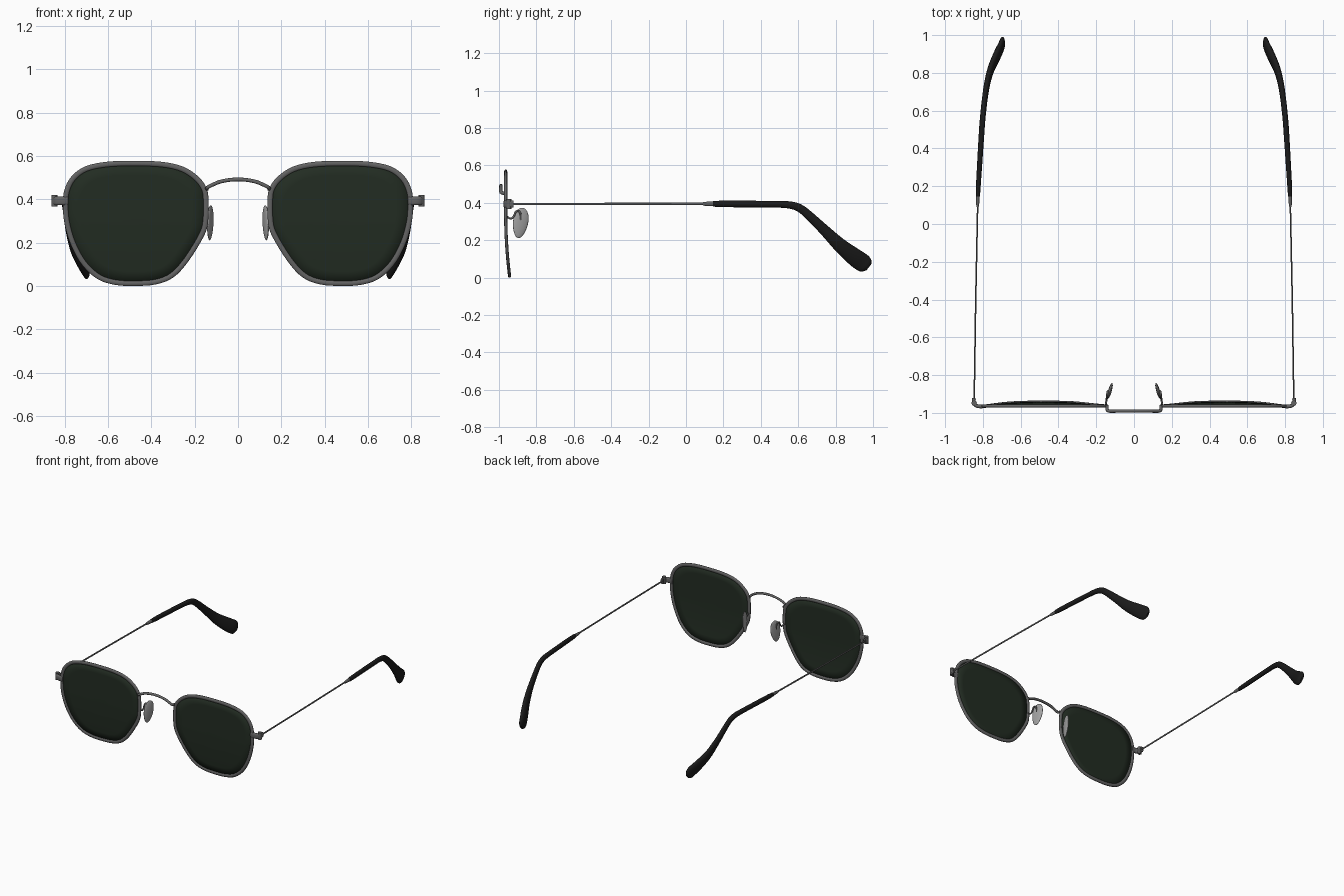
import bpy, bmesh, math
from mathutils import Vector, Matrix

if "Cube" in bpy.data.objects:
    bpy.data.objects.remove(bpy.data.objects["Cube"])


def material(name, r, g, b):
    m = bpy.data.materials.new(name)
    m.diffuse_color = (r, g, b, 1)
    m.use_nodes = True
    m.node_tree.nodes["Principled BSDF"].inputs["Base Color"].default_value = m.diffuse_color
    return m


METAL = material("gunmetal", 0.125, 0.125, 0.125)
GLASS = material("dark green glass", 0.016, 0.025, 0.016)
BLACK = material("black plastic", 0.011, 0.011, 0.011)
PAD = material("pale grey silicone", 0.36, 0.36, 0.36)


def finish(bm, name, mat, mirror=True, angle=50):
    bmesh.ops.recalc_face_normals(bm, faces=bm.faces)
    me = bpy.data.meshes.new(name)
    bm.to_mesh(me)
    bm.free()
    for p in me.polygons:
        p.use_smooth = True
    me.set_sharp_from_angle(angle=math.radians(angle))
    me.materials.append(mat)
    ob = bpy.data.objects.new(name, me)
    bpy.context.collection.objects.link(ob)
    if mirror:
        ob.modifiers.new("mirror", 'MIRROR').use_mirror_merge = False
    return ob


def spline(pts, steps, closed=False):
    """Catmull-Rom curve through points of any dimension."""
    pts = [Vector(p) for p in pts]
    n = len(pts)
    get = (lambda i: pts[i % n]) if closed else (lambda i: pts[max(0, min(n - 1, i))])
    out = []
    for i in range(n if closed else n - 1):
        a, b, c, d = get(i - 1), get(i), get(i + 1), get(i + 2)
        for s in range(steps):
            t = s / steps
            out.append(0.5 * (2 * b + (c - a) * t + (2 * a - 5 * b + 4 * c - d) * t * t
                              + (3 * b - a - 3 * c + d) * t ** 3))
    if not closed:
        out.append(pts[-1])
    return out


def sweep(name, path, radii, ref, mat, closed=False, sides=10, mirror=True, power=1.0):
    """Sweep an oval; radii = (across, along ref) per point; power < 1 squares it."""
    bm = bmesh.new()
    ref = Vector(ref)
    n = len(path)
    rings = []
    for i, p in enumerate(path):
        if closed:
            t = path[(i + 1) % n] - path[i - 1]
        else:
            t = path[min(i + 1, n - 1)] - path[max(i - 1, 0)]
        t.normalize()
        u = t.cross(ref).normalized()
        w = u.cross(t)
        a, b = radii[i] if isinstance(radii, list) else radii
        ring = []
        for k in range(sides):
            f = math.tau * (k + 0.5) / sides
            c, s = math.cos(f), math.sin(f)
            c = math.copysign(abs(c) ** power, c)
            s = math.copysign(abs(s) ** power, s)
            ring.append(bm.verts.new(p + u * a * c + w * b * s))
        rings.append(ring)
    for i in range(n if closed else n - 1):
        r, q = rings[i], rings[(i + 1) % n]
        for k in range(sides):
            j = (k + 1) % sides
            bm.faces.new((r[k], r[j], q[j], q[k]))
    if not closed:
        bm.faces.new(rings[0])
        bm.faces.new(rings[-1])
    return finish(bm, name, mat, mirror)


# lens outline (x, z); the lower part curls slightly backwards
OUTLINE = [(.148, .40), (.149, .31), (.166, .24), (.238, .122), (.305, .05), (.38, .02),
           (.47, .013), (.56, .017), (.64, .042), (.71, .105), (.762, .20), (.79, .30),
           (.795, .38), (.789, .44), (.76, .497), (.70, .541), (.60, .562), (.47, .566),
           (.35, .561), (.26, .541), (.195, .50), (.158, .452)]


def front_y(z):
    return -0.964 + 0.022 * (max(0, 0.34 - z) / 0.34) ** 2


outline = spline(OUTLINE, 4, True)

# rims
rim_path = [Vector((p.x, front_y(p.y), p.y)) for p in outline]
sweep("lens_rim", rim_path, (.0125, .0085), (0, 1, 0), METAL, closed=True, power=.8)

# lenses: concentric rings following the curl
bm = bmesh.new()
mid = Vector((.47, .29))
rings = []
for s in (1, .8, .6, .4, .2):
    ring = []
    for p in outline:
        q = mid + (p - mid) * s
        ring.append(bm.verts.new((q.x, front_y(q.y), q.y)))
    rings.append(ring)
m = len(outline)
for r, q in zip(rings, rings[1:]):
    for k in range(m):
        j = (k + 1) % m
        bm.faces.new((r[k], r[j], q[j], q[k]))
bm.faces.new(rings[-1])
lens = finish(bm, "lens", GLASS)
sol = lens.modifiers.new("thickness", 'SOLIDIFY')
sol.thickness = .006
sol.offset = 0

# bridge arch standing in front of the rims
half = [(.143, -.960, .448), (.142, -.982, .453), (.132, -.990, .460), (.09, -.990, .479),
        (.045, -.990, .489)]
full = half + [(0, -.990, .492)] + [(-x, y, z) for x, y, z in reversed(half)]
sweep("bridge", spline(full, 5), (.0085, .0095), (0, .8, .6), METAL, mirror=False)

# nose pad arms
arm = [(.150, -.957, .325), (.146, -.935, .315), (.144, -.920, .330), (.143, -.910, .352),
       (.141, -.893, .355), (.137, -.884, .335), (.132, -.885, .300)]
sweep("nose_pad_arm", spline(arm, 4), (.0055, .0055), (1, 0, 0), METAL, sides=8)

# nose pads: tilted teardrops
bm = bmesh.new()
bmesh.ops.create_uvsphere(bm, u_segments=24, v_segments=14, radius=1)
for v in bm.verts:
    v.co = Vector((v.co.x * .010, v.co.y * .042 * (1 + .15 * v.co.z), v.co.z * .082))
bm.transform(Matrix.Translation((.128, -.885, .292)) @ Matrix.Rotation(math.radians(16), 4, 'Z')
             @ Matrix.Rotation(math.radians(-9), 4, 'X'))
finish(bm, "nose_pad", PAD, angle=80)

# end pieces wrapping from the rim to the hinge
end = [(.785, -.964, .393), (.815, -.966, .393), (.838, -.960, .393), (.848, -.945, .393),
       (.847, -.922, .393)]
sweep("end_piece", spline(end, 5), (.010, .020), (0, 0, 1), METAL, power=.6, sides=12)

# hinge barrels
bm = bmesh.new()
bmesh.ops.create_cone(bm, cap_ends=True, segments=20, radius1=.014, radius2=.014, depth=.052,
                      matrix=Matrix.Translation((.846, -.948, .394)))
finish(bm, "hinge_barrel", METAL)

# temple wires and ferrules
sweep("temple_wire", [Vector((.846, -.93, .393)), Vector((.838, -.4, .394)),
                      Vector((.827, .13, .395))], (.0065, .004), (1, 0, 0), METAL)
sweep("temple_ferrule", [Vector((.8285, .09, .394)), Vector((.8275, .11, .394)),
                         Vector((.826, .17, .394))],
      [(.009, .006), (.012, .009), (.013, .010)], (1, 0, 0), METAL, sides=12)

# temple tips: x, y, z, half height, half thickness
TIP = [(.8265, .145, .394, .015, .011), (.823, .22, .394, .018, .013),
       (.807, .48, .392, .018, .015), (.801, .56, .387, .020, .015),
       (.796, .61, .370, .022, .015), (.790, .66, .330, .024, .015),
       (.778, .74, .254, .029, .016), (.757, .82, .176, .038, .018),
       (.726, .89, .118, .047, .020), (.703, .94, .082, .050, .018),
       (.697, .964, .066, .042, .014), (.694, .977, .056, .022, .007)]
s = spline(TIP, 5)
sweep("temple_tip", [Vector(v[:3]) for v in s], [(v[3], v[4]) for v in s], (1, 0, 0),
      BLACK, sides=16)
